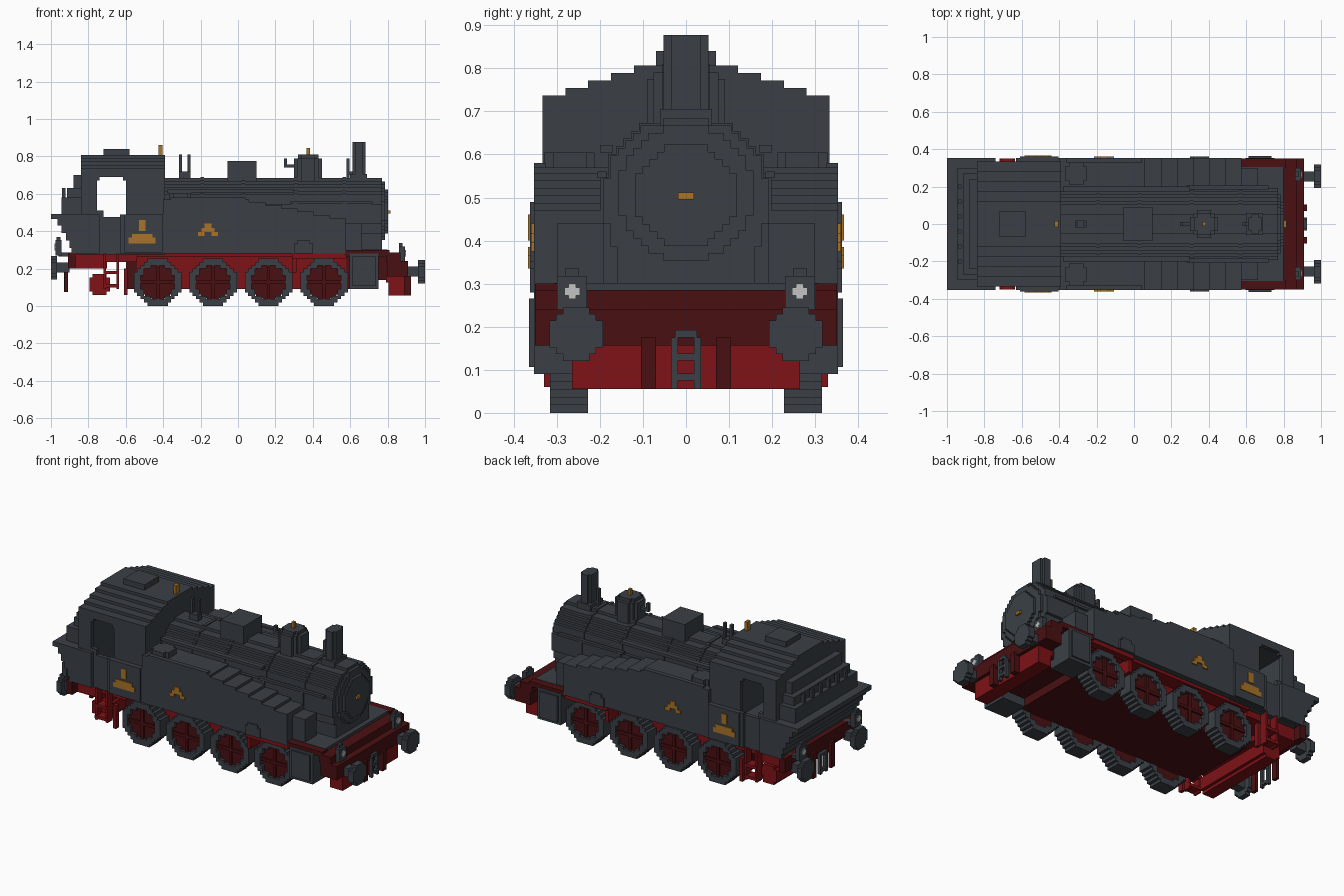
import bpy, bmesh, math
from mathutils import Matrix, Vector

if "Cube" in bpy.data.objects:
    bpy.data.objects.remove(bpy.data.objects["Cube"])

STEP = 0.0175  # block size used for stepped round shapes


def material(name, rgb):
    m = bpy.data.materials.new(name)
    m.use_nodes = True
    m.diffuse_color = (*rgb, 1)
    bsdf = m.node_tree.nodes["Principled BSDF"]
    bsdf.inputs["Base Color"].default_value = (*rgb, 1)
    bsdf.inputs["Roughness"].default_value = 0.8
    return m


GREY = material("slate grey", (0.043, 0.051, 0.062))
RED = material("bright red", (0.21, 0.006, 0.008))
DARK = material("dark red", (0.068, 0.005, 0.006))
GOLD = material("brass", (0.40, 0.17, 0.02))
WHITE = material("lamp white", (0.55, 0.55, 0.55))


def part(name, mat, boxes, mirror=False):
    """One object out of boxes (x0, x1, y0, y1, z0, z1), optionally mirrored in y."""
    if mirror:
        boxes = boxes + [(a, b, -d, -c, e, f) for a, b, c, d, e, f in boxes]
    bm = bmesh.new()
    for x0, x1, y0, y1, z0, z1 in boxes:
        place = (Matrix.Translation(Vector((x0 + x1, y0 + y1, z0 + z1)) / 2)
                 @ Matrix.Diagonal((x1 - x0, y1 - y0, z1 - z0, 1)))
        bmesh.ops.create_cube(bm, size=1, matrix=place)
    me = bpy.data.meshes.new(name)
    bm.to_mesh(me)
    bm.free()
    me.materials.append(mat)
    ob = bpy.data.objects.new(name, me)
    bpy.context.collection.objects.link(ob)
    return ob


def disc(axis, u, w, r, a0, a1, hole=0):
    """Stepped disc or ring along an axis, as rows of boxes."""
    n = max(2, round(r / STEP))
    s = r / n
    out = []
    for i in range(-n, n):
        h = (i + 0.5) * s
        half = max(1, round(math.sqrt(r * r - h * h) / s)) * s
        inner = round(math.sqrt(max(0, hole * hole - h * h)) / s) * s
        spans = [(-half, -inner), (inner, half)] if inner > 0 else [(-half, half)]
        for p, q in spans:
            lo, hi = w + i * s, w + (i + 1) * s
            if axis == "x":
                out.append((a0, a1, u + p, u + q, lo, hi))
            elif axis == "y":
                out.append((u + p, u + q, a0, a1, lo, hi))
            else:
                out.append((u + p, u + q, lo, hi, a0, a1))
    return out


# Boiler, smokebox and door
part("boiler", GREY, disc("x", 0, 0.492, 0.193, -0.40, 0.77))
part("boiler_bands", GREY, [b for x in (-0.2, 0.02, 0.3, 0.56)
                            for b in disc("x", 0, 0.492, 0.199, x, x + 0.018)])
part("smokebox_front", GREY, disc("x", 0, 0.51, 0.157, 0.77, 0.787))
part("smokebox_door", GREY, disc("x", 0, 0.505, 0.118, 0.787, 0.803))
part("door_handle", GOLD, [(0.80, 0.815, -0.018, 0.018, 0.495, 0.512)])
part("smokebox_saddle", GREY, [(0.57, 0.77, -0.16, 0.16, 0.29, 0.40)])
part("steam_pipe_box", GREY, [(0.56, 0.66, 0.19, 0.30, 0.29, 0.44)], True)

# Side tanks with tops stepping down to the front
tank = [(-0.40, 0.06, 0.10, 0.353, 0.28, 0.57)]
for i in range(6):
    x = 0.06 + i * 0.086
    tank.append((x, x + 0.086, 0.10, 0.353, 0.28, 0.557 - i * 0.0175))
part("side_tank", GREY, tank, True)
part("tank_rail", GREY, [(-0.36, 0.04, 0.325, 0.353, 0.56, 0.58)], True)
part("tank_filler", GREY, disc("z", -0.31, 0.27, 0.058, 0.56, 0.605), True)
part("tank_arch", GREY, [(0.30, 0.40, 0.34, 0.362, 0.28, 0.335),
                         (0.317, 0.383, 0.34, 0.362, 0.335, 0.353)], True)
part("tank_emblem", GOLD, [(-0.213, -0.178, 0.35, 0.36, 0.375, 0.395),
                           (-0.143, -0.108, 0.35, 0.36, 0.375, 0.395),
                           (-0.195, -0.125, 0.35, 0.36, 0.395, 0.418),
                           (-0.178, -0.143, 0.35, 0.36, 0.418, 0.44)], True)

# Cab walls with open windows, stepped roof
part("cab_floor", GREY, [(-0.86, -0.39, -0.333, 0.333, 0.275, 0.31)])
part("cab_end_walls", GREY, [(-0.84, -0.815, -0.333, 0.333, 0.28, 0.73),
                             (-0.415, -0.39, -0.333, 0.333, 0.28, 0.73)])
part("cab_side", GREY, [(-0.84, -0.39, 0.31, 0.333, 0.28, 0.475),
                        (-0.84, -0.755, 0.31, 0.333, 0.475, 0.737),
                        (-0.60, -0.39, 0.31, 0.333, 0.475, 0.737),
                        (-0.755, -0.60, 0.31, 0.333, 0.69, 0.737),
                        (-0.755, -0.72, 0.31, 0.333, 0.475, 0.51),
                        (-0.755, -0.74, 0.31, 0.333, 0.672, 0.69),
                        (-0.615, -0.60, 0.31, 0.333, 0.672, 0.69)], True)
part("cab_lower_panel", GREY, [(-0.63, -0.39, 0.33, 0.353, 0.28, 0.49),
                               (-0.61, -0.405, 0.35, 0.362, 0.285, 0.49),
                               (-0.89, -0.74, 0.33, 0.353, 0.28, 0.49)], True)
part("cab_roof", GREY, [(-0.84, -0.39, -w, w, 0.7195 + i * STEP, 0.737 + i * STEP)
                        for i, w in enumerate((0.333, 0.28, 0.227, 0.174, 0.121))])
part("roof_vent", GREY, [(-0.72, -0.58, -0.07, 0.07, 0.80, 0.84)])
part("cab_plaque", GOLD, [(-0.585, -0.44, 0.36, 0.367, 0.335, 0.365),
                          (-0.568, -0.457, 0.36, 0.367, 0.365, 0.385),
                          (-0.53, -0.495, 0.36, 0.367, 0.40, 0.46)], True)
part("whistle", GOLD, [(-0.425, -0.405, -0.015, 0.015, 0.80, 0.86)])

# Coal bunker behind the cab
steps = [(-0.88, 0.28, 0.31), (-0.90, 0.31, 0.35), (-0.92, 0.35, 0.39),
         (-0.945, 0.39, 0.43), (-0.965, 0.43, 0.465), (-1.0, 0.465, 0.492)]
part("bunker", GREY, [(x, -0.82, -0.353, 0.353, a, b) for x, a, b in steps])
part("coal_box", GREY, [(-0.945, -0.83, -0.30, 0.30, 0.49, 0.58),
                        (-0.915, -0.83, -0.27, 0.27, 0.58, 0.63),
                        (-0.88, -0.83, -0.24, 0.24, 0.63, 0.70)])
part("bunker_rail", GREY, [(-0.94, -0.922, y - 0.01, y + 0.01, 0.58, 0.63)
                           for y in (-0.2, -0.12, -0.04, 0.04, 0.12, 0.2)])

# Fittings on top of the boiler
part("sand_box", GREY, [(-0.055, 0.10, -0.09, 0.09, 0.66, 0.775)])
part("steam_dome", GREY, disc("z", 0.375, 0, 0.075, 0.66, 0.79)
     + disc("z", 0.375, 0, 0.055, 0.79, 0.81))
part("dome_valve", GOLD, [(0.366, 0.384, -0.01, 0.01, 0.81, 0.845)])
part("dome_pipe", GREY, [(0.245, 0.31, -0.01, 0.01, 0.74, 0.757),
                         (0.245, 0.262, -0.01, 0.01, 0.757, 0.79)])
part("safety_valves", GREY, [(-0.315, -0.255, -0.02, 0.02, 0.68, 0.72),
                             (-0.315, -0.30, -0.01, 0.01, 0.72, 0.81),
                             (-0.27, -0.255, -0.01, 0.01, 0.72, 0.81)])
part("chimney", GREY, [(0.613, 0.683, -0.035, 0.035, 0.66, 0.877),
                       (0.627, 0.669, -0.052, 0.052, 0.66, 0.877),
                       (0.60, 0.69, -0.06, 0.06, 0.66, 0.705)])
part("chimney_pipe", GREY, [(0.58, 0.595, -0.01, 0.01, 0.68, 0.79),
                            (0.58, 0.62, -0.01, 0.01, 0.70, 0.718)])
part("boiler_pipe", GREY, [(-0.38, 0.30, 0.17, 0.20, 0.605, 0.622),
                           (0.28, 0.72, 0.185, 0.205, 0.545, 0.56)], True)

# Frame and front deck
part("frame_core", DARK, [(-0.60, 0.60, -0.225, 0.225, 0.09, 0.28),
                          (0.58, 0.82, -0.225, 0.225, 0.14, 0.27)])
part("frame_side", RED, [(-0.54, 0.58, 0.22, 0.232, 0.09, 0.28),
                         (-0.54, 0.58, 0.22, 0.32, 0.262, 0.283),
                         (0.29, 0.58, 0.30, 0.345, 0.255, 0.283),
                         (0.29, 0.312, 0.23, 0.33, 0.18, 0.28)], True)
part("front_deck", GREY, [(0.57, 0.80, -0.305, 0.305, 0.265, 0.302)])
part("running_board", DARK, [(0.57, 0.81, 0.30, 0.35, 0.27, 0.30)], True)
part("cylinder", GREY, [(0.595, 0.75, 0.20, 0.353, 0.09, 0.28),
                        (0.612, 0.735, 0.35, 0.364, 0.107, 0.265)], True)
part("front_beam", DARK, [(0.79, 0.87, -0.35, 0.35, 0.235, 0.285),
                          (0.80, 0.91, -0.35, 0.35, 0.157, 0.24)])
part("front_guard", RED, [(0.79, 0.89, -0.265, 0.265, 0.125, 0.158),
                          (0.805, 0.89, -0.265, 0.265, 0.055, 0.125)])
part("front_hoses", DARK, [(0.89, 0.925, 0.07, 0.105, 0.055, 0.175)], True)
part("front_coupling", GREY, [(0.905, 0.925, -0.035, -0.018, 0.055, 0.175),
                              (0.905, 0.925, 0.018, 0.035, 0.055, 0.175),
                              (0.905, 0.925, -0.025, 0.025, 0.175, 0.192)]
     + [(0.905, 0.925, -0.02, 0.02, z, z + 0.016) for z in (0.075, 0.122)])

# Rear frame, beam and guard
part("rear_frame", RED, [(-0.88, -0.54, -0.30, 0.30, 0.235, 0.285),
                         (-0.88, -0.70, -0.30, 0.30, 0.20, 0.24)])
part("rear_beam", DARK, [(-0.91, -0.87, -0.35, 0.35, 0.20, 0.285)])
part("rear_guard", RED, disc("y", -0.74, 0.115, 0.055, -0.265, 0.265))
part("rear_hoses", DARK, [(-0.928, -0.908, 0.07, 0.105, 0.075, 0.23)], True)
part("rear_coupling", GREY, [(-0.93, -0.91, 0.018, 0.035, 0.075, 0.20),
                             (-0.93, -0.91, -0.02, 0.02, 0.085, 0.102),
                             (-0.93, -0.91, -0.03, 0.03, 0.185, 0.20)], True)
part("cab_steps", RED, [(-0.72, -0.705, 0.30, 0.345, 0.09, 0.28),
                        (-0.65, -0.635, 0.30, 0.345, 0.09, 0.28),
                        (-0.72, -0.635, 0.29, 0.35, 0.10, 0.118),
                        (-0.72, -0.635, 0.29, 0.35, 0.17, 0.188),
                        (-0.61, -0.59, 0.30, 0.33, 0.06, 0.20)], True)

# Buffers and lamps at both ends
part("front_buffer", GREY, disc("x", 0.255, 0.183, 0.062, 0.962, 1.0)
     + [(0.90, 0.965, 0.228, 0.282, 0.157, 0.21)], True)
part("rear_buffer", GREY, disc("x", 0.255, 0.205, 0.062, -1.0, -0.968)
     + [(-0.97, -0.90, 0.228, 0.282, 0.18, 0.232)], True)
part("front_lamp", GREY, [(0.862, 0.892, 0.23, 0.30, 0.235, 0.318),
                          (0.862, 0.88, 0.25, 0.28, 0.318, 0.336)], True)
part("front_lamp_glass", WHITE, disc("x", 0.264, 0.282, 0.018, 0.89, 0.898), True)
part("rear_lamp", GREY, [(-0.975, -0.945, 0.23, 0.30, 0.27, 0.352),
                         (-0.97, -0.95, 0.25, 0.28, 0.352, 0.37),
                         (-0.96, -0.88, 0.25, 0.28, 0.265, 0.285)], True)
part("rear_lamp_glass", WHITE, disc("x", 0.264, 0.315, 0.018, -0.982, -0.974), True)

# Wheels: stepped tyre, disc and cross of spokes
for i in range(4):
    x, z, r = -0.43 + i * 0.2967, 0.127, 0.127
    part(f"wheel_tyre_{i + 1}", GREY, disc("y", x, z, r, 0.228, 0.316, 0.093), True)
    part(f"wheel_disc_{i + 1}", DARK, disc("y", x, z, 0.10, 0.235, 0.298), True)
    part(f"wheel_spokes_{i + 1}", DARK, [(x - 0.09, x + 0.09, 0.29, 0.308, z - 0.009, z + 0.009),
                                         (x - 0.009, x + 0.009, 0.29, 0.308, z - 0.09, z + 0.09)], True)
